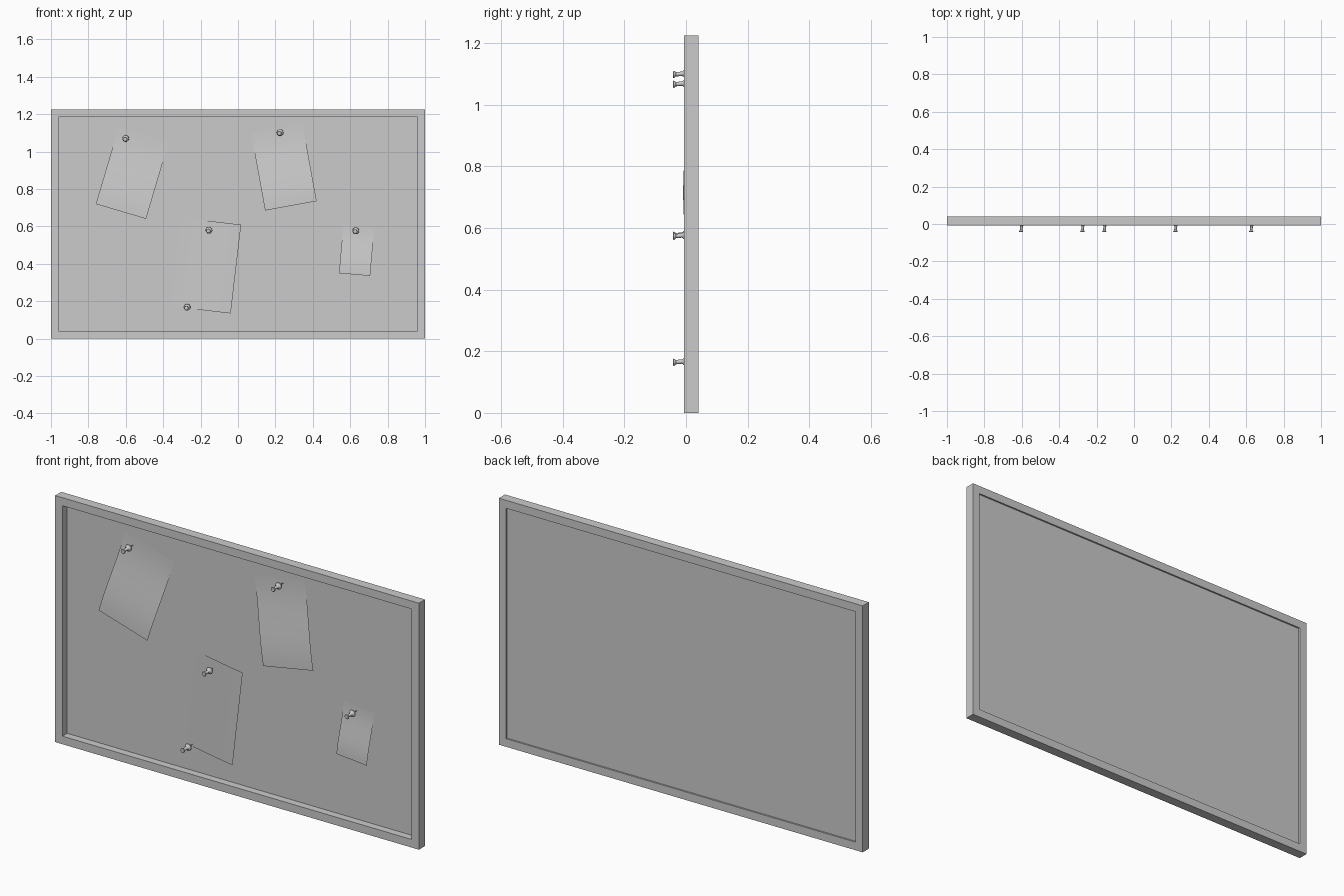
import bpy, bmesh, math
from mathutils import Vector, Matrix

if "Cube" in bpy.data.objects:
    bpy.data.objects.remove(bpy.data.objects["Cube"])

W, H, BORDER = 1.0, 1.225, 0.04        # half width, height, frame border
FRONT, BACK = -0.007, 0.041            # frame depth range
PANEL = 0.030                          # board surface


def finish(bm, name, smooth=False):
    me = bpy.data.meshes.new(name)
    bm.to_mesh(me)
    bm.free()
    ob = bpy.data.objects.new(name, me)
    bpy.context.collection.objects.link(ob)
    if smooth:
        bpy.context.view_layer.objects.active = ob
        ob.select_set(True)
        bpy.ops.object.shade_smooth_by_angle(angle=math.radians(40))
        ob.select_set(False)
    return ob


def rectangle(bm, inset, y):
    x, lo, hi = W - inset, inset, H - inset
    return [bm.verts.new(p) for p in ((-x, y, lo), (x, y, lo), (x, y, hi), (-x, y, hi))]


# Mitred frame: four rectangular loops joined into a ring
bm = bmesh.new()
loops = [rectangle(bm, i, y) for i, y in
         ((0, FRONT), (0, BACK), (BORDER, BACK), (BORDER, FRONT))]
for a, b in zip(loops, loops[1:] + loops[:1]):
    for k in range(4):
        n = (k + 1) % 4
        bm.faces.new((a[k], a[n], b[n], b[k]))
bmesh.ops.recalc_face_normals(bm, faces=bm.faces)
finish(bm, "frame")

# Thin board set inside the frame
bm = bmesh.new()
bmesh.ops.create_cube(bm, size=1)
bmesh.ops.scale(bm, vec=(2 * (W - BORDER), 0.003, H - 2 * BORDER), verts=bm.verts)
bmesh.ops.translate(bm, vec=(0, PANEL + 0.0015, H / 2), verts=bm.verts)
finish(bm, "board")


def paper(name, corner, angle, w, h, lift, sideways=False):
    """Sheet from its bottom left corner; the free end curls off the board."""
    bm = bmesh.new()
    a = math.radians(angle)
    right = Vector((math.cos(a), 0, math.sin(a)))
    up = Vector((-math.sin(a), 0, math.cos(a)))
    origin = Vector((corner[0], 0, corner[1]))
    nu, nv = (12, 1) if sideways else (1, 12)
    rows = []
    for j in range(nv + 1):
        row = []
        for i in range(nu + 1):
            u, v = i / nu, j / nv
            t = u if sideways else 1 - v
            p = origin + right * (u * w) + up * (v * h)
            p.y = PANEL - 0.002 - lift * t * t * (3 - 2 * t)
            row.append(bm.verts.new(p))
        rows.append(row)
    for r0, r1 in zip(rows, rows[1:]):
        for i in range(nu):
            bm.faces.new((r0[i], r0[i + 1], r1[i + 1], r1[i]))
    finish(bm, name, smooth=True)


# Pinned sheets
paper("paper_upper_left", (-0.76, 0.72), -16.5, 0.28, 0.425, 0.037)
paper("paper_upper_right", (0.145, 0.685), 10.3, 0.28, 0.42, 0.037)
paper("paper_centre", (-0.357, 0.172), -6.7, 0.32, 0.478, 0.015, sideways=True)
paper("paper_small", (0.54, 0.35), -5, 0.167, 0.26, 0.026)

# Push pin profile: (radius, y) from the head down to the needle tip
PIN = [(0, -0.042), (0.010, -0.042), (0.012, -0.040), (0.011, -0.037),
       (0.007, -0.033), (0.007, -0.014), (0.010, -0.008), (0.017, -0.005),
       (0.018, -0.002), (0.016, 0.001), (0.002, 0.002), (0.002, 0.029), (0, 0.031)]


def pin(name, x, z):
    bm = bmesh.new()
    verts = [bm.verts.new((r, y, 0)) for r, y in PIN]
    edges = [bm.edges.new(e) for e in zip(verts, verts[1:])]
    bmesh.ops.spin(bm, geom=verts + edges, cent=(0, 0, 0), axis=(0, 1, 0),
                   angle=math.tau, steps=16, use_merge=True)
    bmesh.ops.remove_doubles(bm, verts=bm.verts, dist=1e-5)
    bmesh.ops.recalc_face_normals(bm, faces=bm.faces)
    # slight tilt so the head droops a little down and left
    for v in bm.verts:
        v.co += Vector((0.1, 0, 0.1)) * v.co.y
    bmesh.ops.translate(bm, vec=(x, 0, z), verts=bm.verts)
    finish(bm, name, smooth=True)


# Push pins
for i, (x, z) in enumerate(((-0.60, 1.07), (0.225, 1.102), (-0.155, 0.58),
                            (-0.272, 0.168), (0.63, 0.577))):
    pin(f"push_pin_{i + 1}", x, z)
